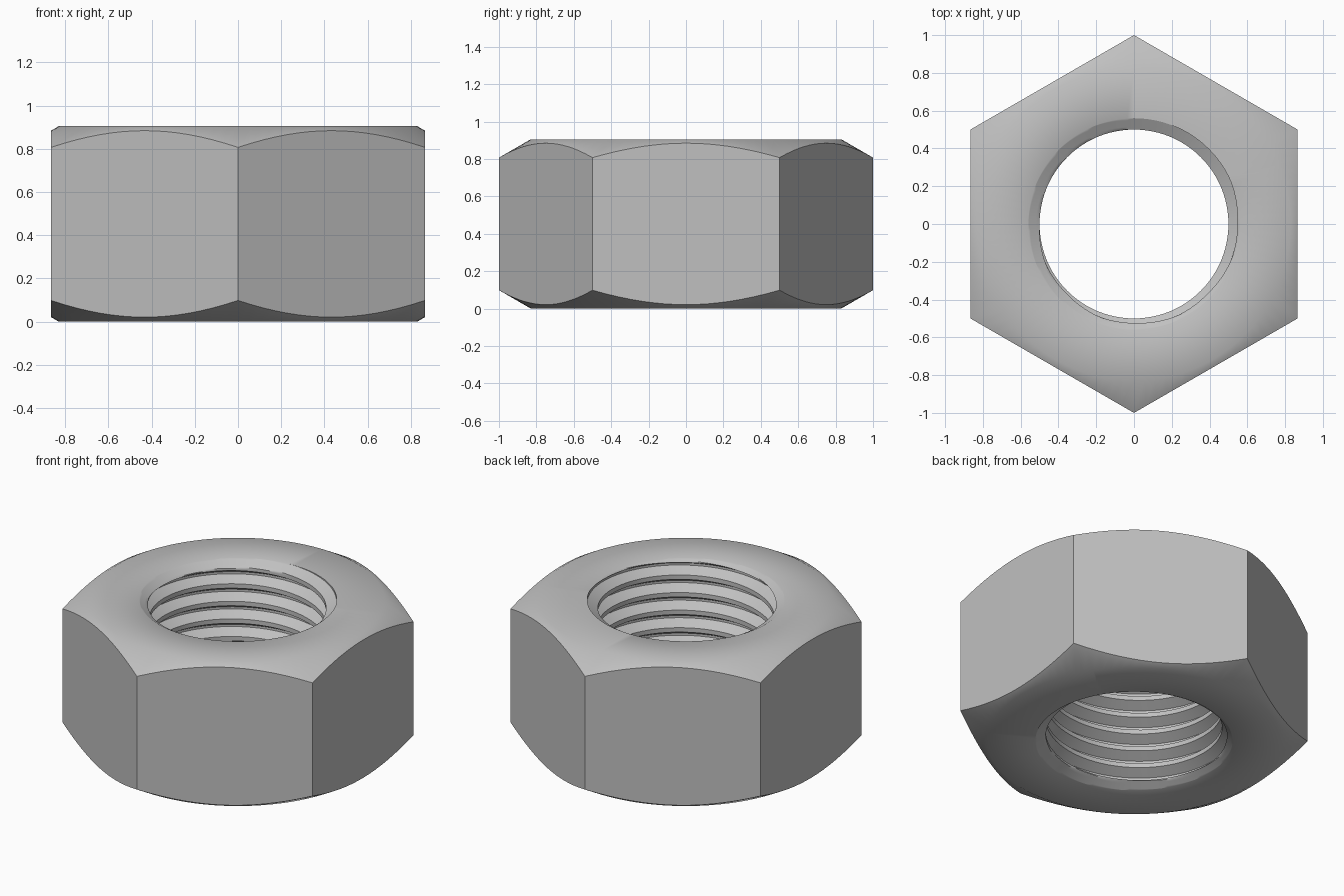
import bpy
import bmesh
from math import sin, cos, pi, tan, radians

# Overall dimensions
HEIGHT = 0.905
FLAT = cos(pi / 6)            # centre to flat side, corners at radius 1
SLOPE = tan(radians(30))      # chamfer rise per radius
FACE_R = 0.83                 # edge of the flat end faces
MINOR, MAJOR = 0.50, 0.56     # thread radii
PITCH = 0.11
SEGMENTS = 96
STEPS = 16                    # levels per thread turn
PHASE = 0.87 - PITCH / 2      # height where a crest begins

cube = bpy.data.objects.get("Cube")
if cube:
    bpy.data.objects.remove(cube, do_unlink=True)

steel = bpy.data.materials.new("grey steel")
steel.use_nodes = True
colour = (0.53, 0.53, 0.53, 1)
steel.diffuse_color = colour
steel.node_tree.nodes["Principled BSDF"].inputs["Base Color"].default_value = colour


def thread_radius(u):
    """Sixteenths of a turn: crest 4, flank 5, root 2, flank 5."""
    u %= STEPS
    if u <= 4:
        return MINOR
    ramp = min((u - 4) / 5, (STEPS - u) / 5, 1)
    return MINOR + (MAJOR - MINOR) * ramp


def bore_point(angle, level):
    """A point of the helical bore, trimmed by the end countersinks."""
    lead = PHASE + PITCH * angle / (2 * pi)
    z = min(max(lead + PITCH * level / STEPS, 0), HEIGHT)
    sink = MAJOR - min(z, HEIGHT - z) / SLOPE
    return max(thread_radius((z - lead) / PITCH * STEPS), sink), z


def section(angle):
    """Closed radial section: hexagon outside, thread inside."""
    offset = (angle % (pi / 3)) - pi / 6 + pi / 6
    if offset > pi / 6:
        offset -= pi / 3
    r = FLAT / cos(offset)
    drop = (r - FACE_R) * SLOPE
    outer = [(FACE_R, 0), (r, drop), (r, HEIGHT - drop), (FACE_R, HEIGHT)]
    bore = [bore_point(angle, k) for k in range(2 * STEPS, -10 * STEPS, -1)]
    return outer + bore


# Sweep the section around the axis
bm = bmesh.new()
columns = []
for i in range(SEGMENTS + 1):
    a = 2 * pi * i / SEGMENTS
    columns.append([bm.verts.new((r * cos(a), r * sin(a), z)) for r, z in section(a)])
for left, right in zip(columns, columns[1:]):
    n = len(left)
    for j in range(n):
        k = (j + 1) % n
        bm.faces.new((left[j], right[j], right[k], left[k]))
bmesh.ops.remove_doubles(bm, verts=bm.verts, dist=0.0002)
bmesh.ops.recalc_face_normals(bm, faces=bm.faces)

mesh = bpy.data.meshes.new("hex_nut")
bm.to_mesh(mesh)
bm.free()
mesh.materials.append(steel)
nut = bpy.data.objects.new("hex_nut", mesh)
bpy.context.collection.objects.link(nut)

# Smooth rounded surfaces, keep thread and side edges sharp
bpy.context.view_layer.objects.active = nut
nut.select_set(True)
bpy.ops.object.shade_smooth_by_angle(angle=radians(35))
